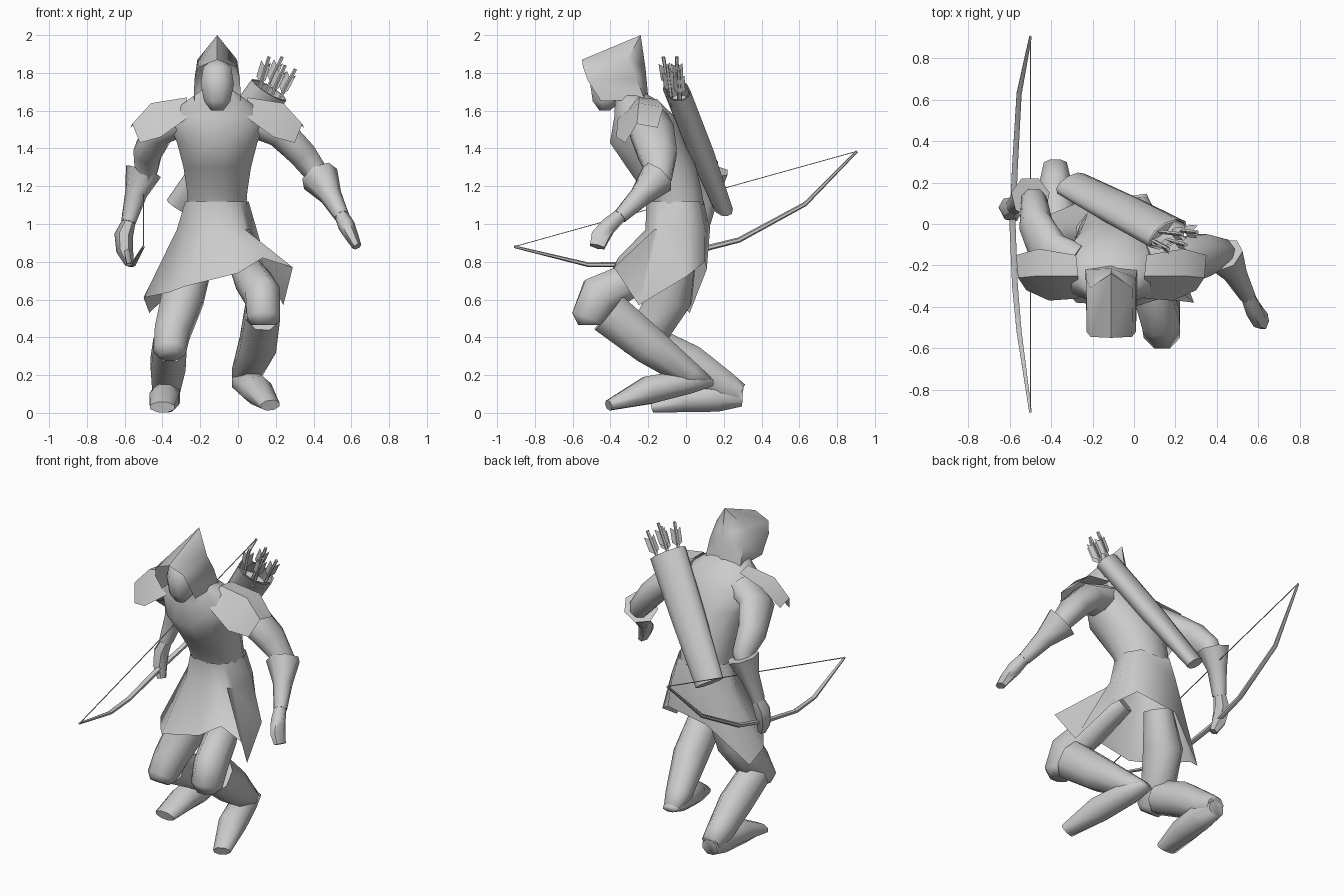
import bpy, math
from mathutils import Vector as V

CX = -0.11  # mid line of head and torso


def mesh(name, verts, faces, angle=50):
    me = bpy.data.meshes.new(name)
    me.from_pydata([tuple(v) for v in verts], [], faces)
    ob = bpy.data.objects.new(name, me)
    bpy.context.collection.objects.link(ob)
    bpy.ops.object.select_all(action='DESELECT')
    ob.select_set(True)
    bpy.context.view_layer.objects.active = ob
    bpy.ops.object.mode_set(mode='EDIT')
    bpy.ops.mesh.select_all(action='SELECT')
    bpy.ops.mesh.normals_make_consistent(inside=False)
    bpy.ops.object.mode_set(mode='OBJECT')
    bpy.ops.object.shade_smooth_by_angle(angle=math.radians(angle))
    return ob


def loft(name, rings, side=(1, 0, 0), n=8, axis=None, caps=(True, True), angle=60):
    """Rings are (x, y, z, half width along side, half depth)."""
    P = [V(r[:3]) for r in rings]
    verts, faces = [], []
    for i, r in enumerate(rings):
        t = V(axis) if axis else P[min(i + 1, len(P) - 1)] - P[max(i - 1, 0)]
        t.normalize()
        u = V(side) - t * V(side).dot(t)
        u.normalize()
        w = t.cross(u)
        for k in range(n):
            a = 2 * math.pi * (k + 0.5) / n
            verts.append(P[i] + u * r[3] * math.cos(a) + w * r[4] * math.sin(a))
    for i in range(len(rings) - 1):
        for k in range(n):
            j = (k + 1) % n
            faces.append((i*n + k, i*n + j, i*n + n + j, i*n + n + k))
    if caps[0]:
        faces.append(tuple(range(n)))
    if caps[1]:
        faces.append(tuple(range(len(verts) - n, len(verts))))
    return mesh(name, verts, faces, angle)


# torso, leaning forward
loft("torso", [(CX, -.05, 1.1, .16, .15), (CX, -.07, 1.17, .165, .16),
               (CX, -.13, 1.3, .185, .19), (CX, -.2, 1.43, .22, .21), (CX, -.22, 1.57, .28, .165),
               (CX, -.26, 1.65, .17, .12), (CX, -.33, 1.72, .07, .07)],
     n=12, axis=(0, 0, 1), caps=(False, True))

# tunic skirt: waist, hip and ragged hem
hem = [(0, -.4, .74), (.13, -.36, .82), (.29, -.38, .77), (.24, -.25, .57), (.17, 0, .72), (.06, .1, .8),
       (-.22, .11, .76), (-.47, .02, .53), (-.5, -.08, .61), (-.36, -.28, .64), (-.28, -.38, .67)]
m = len(hem)
rows = []
for z, rx, ry, cy in ((1.12, .17, .165, -.05), (.97, .215, .185, -.035)):
    for x, y, _ in hem:
        a = math.atan2((y + .05) / .8, x - CX)
        rows.append((CX + rx * math.cos(a), cy + ry * math.sin(a), z))
mesh("tunic_skirt", rows + hem, [(r*m + k, r*m + (k+1) % m, r*m + m + (k+1) % m, r*m + m + k)
                                 for r in range(2) for k in range(m)])

# hood: front rim lofted to a higher back edge
rim = [(-.12, -.45, 1.65), (-.12, -.52, 1.76), (-.1, -.545, 1.83), (0, -.55, 1.87),
       (.1, -.545, 1.83), (.12, -.52, 1.76), (.12, -.45, 1.65)]
back = [(-.125, -.22, 1.66), (-.12, -.26, 1.77), (-.105, -.31, 1.87), (0, -.24, 2.0),
        (.105, -.31, 1.87), (.12, -.26, 1.77), (.125, -.22, 1.66), (0, -.2, 1.67), (0, -.215, 1.83)]
hv = [(x + CX, y, z) for x, y, z in rim + back]
mesh("hood", hv, [(k, k+1, k+8, k+7) for k in range(6)] +
     [(7, 8, 15, 14), (8, 9, 15), (9, 10, 15), (10, 11, 15), (11, 12, 15), (12, 13, 14, 15)], 60)

# face
loft("face", [(CX, -.43, 1.6, .035, .03), (CX, -.42, 1.65, .075, .08), (CX, -.41, 1.74, .095, .105),
              (CX, -.4, 1.83, .08, .09), (CX, -.39, 1.87, .03, .03)], axis=(0, 0, 1))

# shoulder pads, mirrored about the mid line
pad = [(.05, -.36, 1.56), (.05, -.25, 1.67), (.06, -.15, 1.66),
       (.19, -.37, 1.46), (.24, -.25, 1.64), (.24, -.12, 1.62),
       (.3, -.32, 1.43), (.34, -.26, 1.53), (.35, -.15, 1.51)]
for name, s in (("left_shoulder_pad", 1), ("right_shoulder_pad", -1)):
    mesh(name, [(CX + s * (x - CX), y, z) for x, y, z in pad],
         [(i, i+1, i+4, i+3) for i in (0, 1, 3, 4)], 40)

# free arm, flared glove and hand
loft("left_arm", [(.06, -.2, 1.55, .11, .09), (.22, -.18, 1.49, .125, .09), (.34, -.15, 1.37, .11, .08),
                  (.43, -.14, 1.25, .07, .065), (.46, -.18, 1.18, .05, .05)], side=(0, 1, 0))
loft("left_glove", [(.43, -.15, 1.25, .1, .105), (.49, -.24, 1.15, .06, .06), (.55, -.35, 1.04, .04, .04)],
     side=(0, 1, 0), n=7)
loft("left_hand", [(.54, -.33, 1.06, .035, .035), (.575, -.41, .99, .045, .045), (.605, -.455, .93, .055, .035),
                   (.63, -.47, .88, .045, .025)], side=(0, 1, 0), n=6)

# bow arm, flared glove and fist
loft("right_arm", [(-.28, -.2, 1.55, .11, .09), (-.41, -.14, 1.5, .115, .08), (-.475, 0, 1.39, .1, .08),
                   (-.485, .11, 1.29, .075, .065), (-.51, .12, 1.2, .05, .05)], side=(0, 1, 0))
loft("right_glove", [(-.5, .13, 1.28, .1, .1), (-.54, .12, 1.16, .06, .06), (-.58, .09, 1.01, .045, .04)],
     side=(0, 1, 0), n=7)
loft("right_hand", [(-.575, .095, 1.02, .04, .035), (-.605, .08, .94, .05, .05), (-.6, .06, .86, .045, .045),
                    (-.575, .04, .79, .03, .025)], side=(0, 1, 0), n=6)

# bow and string
loft("bow", [(-.5, -.91, .88, .007, .007), (-.555, -.52, .785, .014, .012), (-.575, -.3, .785, .016, .014),
             (-.587, 0, .845, .017, .016), (-.575, .28, .915, .016, .014), (-.555, .63, 1.105, .014, .012),
             (-.5, .905, 1.385, .007, .007)], n=6)
loft("bow_string", [(-.5, -.91, .88, .003, .003), (-.5, .905, 1.385, .003, .003)], n=4)

# bent legs, tall boots and feet
legs = {
    "left_thigh": [(.01, -.08, .82, .07, .06), (.08, -.3, .7, .1, .1), (.13, -.46, .62, .1, .12),
                   (.135, -.515, .5, .095, .1), (.135, -.515, .465, .07, .06)],
    "left_boot": [(.13, -.41, .53, .1, .125), (.105, -.2, .36, .105, .11), (.04, .02, .2, .08, .075),
                  (.02, .12, .165, .05, .03)],
    "left_foot": [(.02, .14, .16, .045, .02), (.04, .01, .165, .08, .07), (.1, -.2, .12, .085, .08),
                  (.17, -.41, .04, .055, .03)],
    "right_thigh": [(-.21, -.03, .83, .09, .09), (-.29, -.08, .62, .12, .125), (-.35, -.2, .42, .1, .11),
                    (-.36, -.27, .33, .09, .08), (-.36, -.29, .3, .06, .05)],
    "right_boot": [(-.36, -.18, .36, .095, .105), (-.37, .02, .26, .1, .11), (-.38, .2, .14, .08, .09),
                   (-.38, .29, .1, .06, .06)],
    "right_foot": [(-.38, .3, .08, .055, .05), (-.38, .17, .09, .08, .09), (-.39, 0, .075, .085, .078),
                   (-.4, -.18, .03, .07, .03)],
}
for name, rings in legs.items():
    loft(name, rings, angle=75)

# quiver slung across the back
a, b = V((.165, -.05, 1.71)), V((-.305, .195, 1.085))
side = (.8, .4, -.4)
loft("quiver", [(*a, .115, .065), (*(a.lerp(b, .5)), .105, .065), (*b, .09, .045)],
     side=side, n=10, caps=(False, True))
c = a.lerp(b, .12)
loft("quiver_lining", [(*a, .105, .055), (*c, .1, .05)], side=side, n=10, caps=(False, True))

# arrows: shaft plus three swept vanes each
for i, (p, q) in enumerate([((.11, -.09, 1.7), (.165, -.12, 1.885)), ((.15, -.04, 1.7), (.235, -.05, 1.885)),
                            ((.18, -.08, 1.68), (.25, -.1, 1.84)), ((.22, -.03, 1.66), (.305, -.04, 1.82))]):
    p, q = V(p), V(q)
    d = (q - p).normalized()
    loft(f"arrow_shaft_{i+1}", [(*(p - d * .06), .01, .01), (*q, .01, .01)], n=5)
    u = d.cross(V((0, 1, 0))).normalized()
    w = d.cross(u)
    vs, fs = [], []
    for k in range(3):
        r = u * math.cos(k * 2.094) + w * math.sin(k * 2.094)
        vs += [q - d * .15, q - d * .12 + r * .035, q - d * .03 + r * .035, q - d * .06]
        fs.append(tuple(range(4 * k, 4 * k + 4)))
    mesh(f"arrow_fletching_{i+1}", vs, fs)
